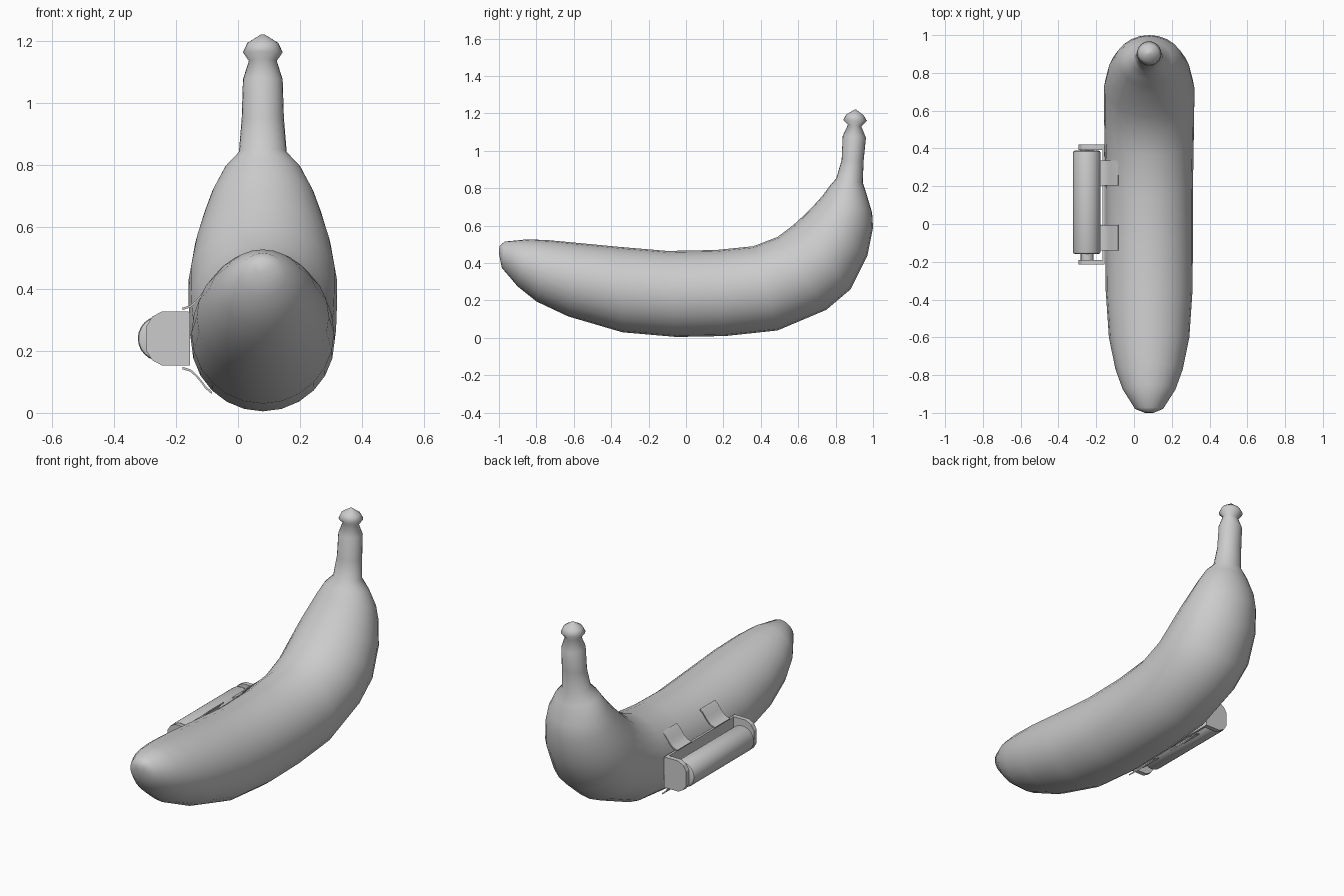
import bpy, bmesh
from math import sin, cos, tau, radians

if "Cube" in bpy.data.objects:
    bpy.data.objects.remove(bpy.data.objects["Cube"])

CX = 0.08            # banana centre line
MOUNT_Z = 0.24       # height of the side unit


def make(name, verts, faces, angle=30):
    me = bpy.data.meshes.new(name)
    me.from_pydata(verts, [], faces)
    bm = bmesh.new()
    bm.from_mesh(me)
    bmesh.ops.recalc_face_normals(bm, faces=bm.faces)
    bm.to_mesh(me)
    bm.free()
    ob = bpy.data.objects.new(name, me)
    bpy.context.collection.objects.link(ob)
    bpy.ops.object.select_all(action='DESELECT')
    ob.select_set(True)
    bpy.context.view_layer.objects.active = ob
    bpy.ops.object.shade_smooth_by_angle(angle=radians(angle))
    return ob


def loft(name, rings, angle=30):
    """Skin a list of equal closed loops and cap both ends."""
    n = len(rings[0])
    verts = [v for r in rings for v in r]
    faces = [(i * n + j, i * n + (j + 1) % n, (i + 1) * n + (j + 1) % n, (i + 1) * n + j)
             for i in range(len(rings) - 1) for j in range(n)]
    faces += [tuple(range(n)), tuple(range(len(verts) - n, len(verts)))]
    return make(name, verts, faces, angle)


def extrude_y(name, profile, y0, y1, angle=30):
    return loft(name, [[(x, y, z) for x, z in profile] for y in (y0, y1)], angle)


def lathe_y(name, stations, x, z, n=24):
    return loft(name, [[(x + r * cos(tau * j / n), y, z + r * sin(tau * j / n))
                        for j in range(n)] for y, r in stations])


# Banana: outer curve (y, z), inner curve (y, z), half width
sections = [
    (-1.0, .45, -.998, .49, .025), (-.985, .375, -.97, .515, .075),
    (-.9, .275, -.85, .527, .14), (-.8, .195, -.74, .523, .178),
    (-.63, .115, -.57, .507, .213), (-.34, .03, -.36, .487, .23),
    (-.05, .005, -.1, .465, .232), (.21, .01, .16, .47, .232),
    (.49, .04, .36, .49, .236), (.75, .15, .49, .54, .239),
    (.88, .26, .57, .6, .239), (.97, .44, .63, .655, .218),
    (1.0, .59, .68, .705, .188), (.995, .67, .73, .76, .163),
    (.965, .77, .77, .815, .122), (.945, .83, .803, .852, .077),
    (.95, .95, .832, .95, .068), (.962, 1.07, .838, 1.08, .064),
    (.938, 1.13, .866, 1.14, .045), (.967, 1.16, .84, 1.165, .064),
    (.95, 1.19, .857, 1.195, .05), (.911, 1.22, .9, 1.22, .006)]
N = 24
rings = []
for y0, z0, y1, z1, w in sections:
    rings.append([(CX + w * sin(tau * j / N),
                   (y0 + y1) / 2 + (y0 - y1) / 2 * cos(tau * j / N),
                   (z0 + z1) / 2 + (z0 - z1) / 2 * cos(tau * j / N)) for j in range(N)])
loft("banana_body", rings, 75)

# Bracket: back plate and two rounded end plates
extrude_y("bracket_back", [(-.168, .152), (-.155, .152), (-.155, .326), (-.168, .326)], -.215, .42)
half = [(-.16, .087), (-.245, .087), (-.277, .07), (-.295, .04)]
plate = [(x, MOUNT_Z + d) for x, d in half] + [(x, MOUNT_Z - d) for x, d in reversed(half)]
for name, y0, y1 in (("bracket_end_front", -.215, -.19), ("bracket_end_back", .393, .42)):
    extrude_y(name, plate, y0, y1)

# Roller with chamfered rims, and its axle
lathe_y("roller", [(-.16, .06), (-.155, .07), (-.147, .073), (.377, .073),
                   (.385, .07), (.39, .06)], -.25, MOUNT_Z)
lathe_y("axle", [(-.195, .034), (.4, .034)], -.248, MOUNT_Z, 16)

# Curved clip tabs hugging the banana above and below the bracket
inner = [(-.178, .092), (-.152, .1), (-.135, .115), (-.12, .132), (-.103, .155), (-.083, .172)]
outer = [(x - .002, d + .007) for x, d in inner]
for y0, y1, where in ((.205, .335, "back"), (-.14, -.005, "front")):
    for s, side in ((1, "upper"), (-1, "lower")):
        prof = [(x, MOUNT_Z + s * d) for x, d in inner + outer[::-1]]
        extrude_y(f"clip_{where}_{side}", prof, y0, y1, 40)
